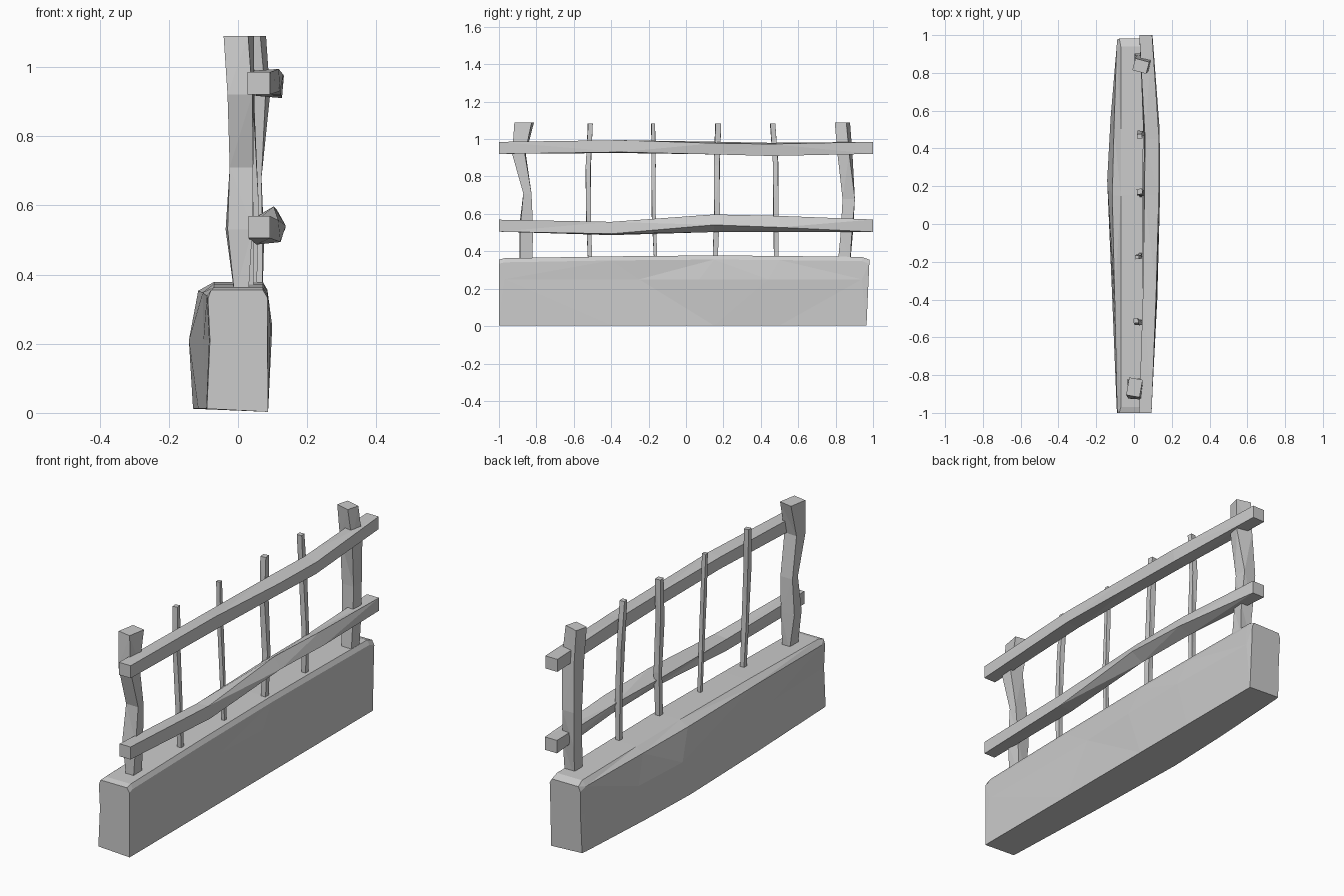
import bpy, bmesh, math


def loft(name, rings, triangulate=True):
    """Skin a closed, flat-faced solid through equal-sized rings of points."""
    bm = bmesh.new()
    vr = [[bm.verts.new(p) for p in r] for r in rings]
    n = len(vr[0])
    for a, b in zip(vr, vr[1:]):
        for i in range(n):
            j = (i + 1) % n
            bm.faces.new((a[i], a[j], b[j], b[i]))
    sides = bm.faces[:]
    bm.faces.new(vr[0])
    bm.faces.new(vr[-1])
    if triangulate:
        bmesh.ops.triangulate(bm, faces=sides)
    bmesh.ops.recalc_face_normals(bm, faces=bm.faces[:])
    me = bpy.data.meshes.new(name)
    bm.to_mesh(me)
    bm.free()
    ob = bpy.data.objects.new(name, me)
    bpy.context.collection.objects.link(ob)
    return ob


def beam(name, axis, sections):
    """Hewn timber; section = (along, u, v, half_u, half_v, twist)."""
    rings = []
    for s, u, v, hu, hv, deg in sections:
        c, k = math.cos(math.radians(deg)), math.sin(math.radians(deg))
        ring = []
        for a, b in ((-hu, -hv), (hu, -hv), (hu, hv), (-hu, hv)):
            p, q = u + a * c - b * k, v + a * k + b * c
            ring.append((p, q, s) if axis == 'z' else (p, s, q))
        rings.append(ring)
    return loft(name, rings)


# Stone base: y, outer bulge left, mid-left, shoulder, top z, mid-right, top inset
wall = []
for y, xl, xm, xs, zt, xr, dy in (
        (-1.00, -.090, -.081, -.087, .355, .085, 0),
        (-.97, -.092, -.084, -.090, .363, .086, 0),
        (-.40, -.115, -.100, -.102, .373, .080, -.15),
        (.15, -.130, -.142, -.115, .378, .094, .08),
        (.50, -.118, -.124, -.106, .375, .099, .06),
        (.94, -.092, -.092, -.092, .370, .088, 0),
        (.975, -.088, -.085, -.088, .355, .085, 0)):
    wall.append([(xl, y, .012), (xm, y + dy, .21), (xs, y, zt - .025),
                 (-.070, y, zt), (.072, y, zt), (.085, y, zt - .022),
                 (xr, y - dy, .25), (.087, y, .003)])
for ring in (wall[0], wall[-1]):
    ring[3] = (-.078, ring[3][1], ring[3][2])
for x in range(8):
    wall[-1][x] = (wall[-1][x][0], .965 + .045 * wall[-1][x][2], wall[-1][x][2])
loft("stone_base", wall)

# End posts
beam("front_post", 'z', [
    (.34, .010, -.855, .020, .034, 0), (.53, .003, -.855, .036, .034, 5),
    (.71, .010, -.848, .034, .022, 0), (.92, .008, -.893, .036, .034, -4),
    (1.09, .002, -.865, .036, .047, -10)])
beam("back_post", 'z', [
    (.34, .043, .845, .028, .033, 0), (.50, .040, .860, .033, .030, -5),
    (.68, .035, .870, .033, .033, 0), (.92, .045, .850, .042, .032, -12),
    (1.09, .036, .836, .038, .032, -15)])

# Rails on the outer side of the posts
beam("upper_rail", 'y', [
    (-1, .060, .953, .033, .032, 0), (-.35, .085, .960, .035, .032, 4),
    (.15, .090, .952, .038, .030, -6), (.45, .093, .945, .037, .032, -5),
    (1, .062, .953, .034, .032, 0)])
beam("lower_rail", 'y', [
    (-1, .061, .537, .031, .032, 0), (-.40, .085, .522, .035, .032, 6),
    (.15, .090, .550, .036, .033, 32), (.50, .092, .546, .034, .033, 22),
    (1, .064, .537, .034, .033, 0)])

# Thin stakes: base y, middle y, top y, base x, top x, half width
for i, (yb, ym, yt, xb, xt, w) in enumerate((
        (-.513, -.522, -.512, .035, .010, .0125),
        (-.162, -.173, -.176, .035, .016, .010),
        (.156, .165, .172, .042, .030, .0145),
        (.482, .480, .463, .042, .030, .013))):
    xm = (xb + xt) / 2
    beam(f"stake_{i + 1}", 'z', [
        (.35, xb, yb, w * .85, w * .9, 0), (.60, xm + .008, ym, w, w, 6),
        (.86, xm - .004, ym, w * 1.05, w * 1.05, -5), (1.083, xt, yt, w, w, 6)])
